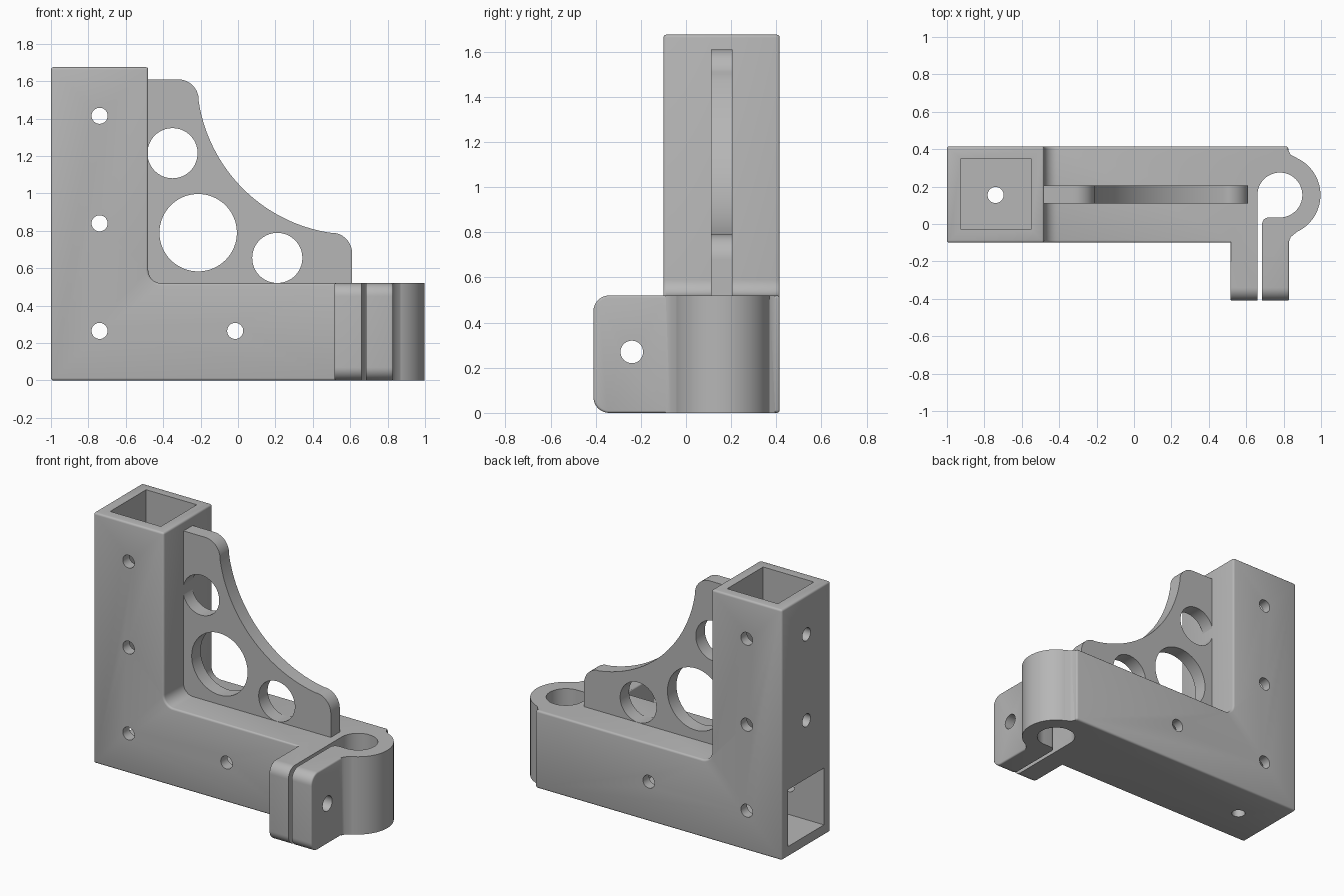
import bpy, bmesh
from math import cos, sin, radians

cube = bpy.data.objects.get("Cube")
if cube:
    bpy.data.objects.remove(cube, do_unlink=True)

grey = bpy.data.materials.new("plain grey")
grey.use_nodes = True
colour = (0.47, 0.47, 0.47, 1)
grey.diffuse_color = colour
grey.node_tree.nodes["Principled BSDF"].inputs["Base Color"].default_value = colour


def arc(cx, cy, r, start, end, n=10):
    angles = [radians(start + (end - start) * i / n) for i in range(n + 1)]
    return [(cx + r * cos(a), cy + r * sin(a)) for a in angles]


def circle(cx, cy, r, n=48):
    return arc(cx, cy, r, 0, 360, n)[:-1]


def prism(name, points, axis, lo, hi, bevel=0):
    """Extrude a flat outline along the given axis, rounding sharp edges."""
    place = {"x": lambda u, v, t: (t, u, v),
             "y": lambda u, v, t: (u, t, v),
             "z": lambda u, v, t: (u, v, t)}[axis]
    bm = bmesh.new()
    face = bm.faces.new([bm.verts.new(place(u, v, lo)) for u, v in points])
    top = bmesh.ops.extrude_face_region(bm, geom=[face])["geom"]
    shift = place(0, 0, hi - lo)
    bmesh.ops.translate(bm, vec=shift, verts=[g for g in top if isinstance(g, bmesh.types.BMVert)])
    bmesh.ops.recalc_face_normals(bm, faces=bm.faces)
    if bevel:
        sharp = [e for e in bm.edges if e.calc_face_angle(0) > radians(40)]
        bmesh.ops.bevel(bm, geom=sharp, offset=bevel, segments=3, profile=0.5, affect="EDGES")
    mesh = bpy.data.meshes.new(name)
    bm.to_mesh(mesh)
    bm.free()
    mesh.materials.append(grey)
    obj = bpy.data.objects.new(name, mesh)
    bpy.context.collection.objects.link(obj)
    return obj


def combine(target, other, operation):
    """Apply a boolean and remove the helper."""
    mod = target.modifiers.new("boolean", "BOOLEAN")
    mod.operation, mod.solver, mod.object = operation, "EXACT", other
    bpy.context.view_layer.objects.active = target
    bpy.ops.object.modifier_apply(modifier=mod.name)
    bpy.data.objects.remove(other, do_unlink=True)


FRONT, BACK, HIGH, TOP = -0.1, 0.415, 0.52, 1.675
RING = (0.78, 0.155)

# L-shaped post and base with a filleted inner corner
outline = [(-1, 0), (0.825, 0), (0.825, HIGH)]
outline += arc(-0.41, HIGH + 0.07, 0.07, 270, 180) + [(-0.48, TOP), (-1, TOP)]
bracket = prism("bracket_body", outline, "y", FRONT, BACK, 0.013)

# Clamp: lugs with rounded front corners, ring, and blends into the ring
lug = (arc(-0.34, 0.07, 0.07, 270, 180) + arc(-0.34, HIGH - 0.07, 0.07, 180, 90)
       + [(0.1, HIGH), (0.1, 0)])
combine(bracket, prism("lugs", lug, "x", 0.515, 0.83, 0.01), "UNION")
combine(bracket, prism("ring", circle(*RING, 0.217, 72), "z", 0, HIGH), "UNION")
front_blend = [(0.78, -0.09), (0.83, -0.09), (0.838, -0.07), (0.87, -0.043), (0.78, 0)]
back_blend = [(0.78, 0.32), (0.87, 0.353), (0.838, 0.37), (0.825, 0.395), (0.78, 0.395)]
for points in (front_blend, back_blend):
    combine(bracket, prism("blend", points, "z", 0, HIGH), "UNION")

# Clamp bore with its slot
bore = [(0.66, -0.6), (0.685, -0.6)] + arc(0.72, 0, 0.035, 180, 90, 6)
bore += arc(*RING, 0.12, -90, 180, 36)
combine(bracket, prism("bore", bore, "z", -0.2, 1), "DIFFERENCE")

# Square tube sockets, open at the top and at the right end
socket = [(-1.2, 0.07), (0.25, 0.07), (0.25, 0.45), (-0.55, 0.45),
          (-0.55, 1.9), (-0.925, 1.9), (-0.925, 0.45), (-1.2, 0.45)]
combine(bracket, prism("sockets", socket, "y", -0.03, 0.35), "DIFFERENCE")

# Screw holes: front to back, side wall, floor, and lugs
holes = [("y", x, z, -0.3, 0.6) for x, z in
         ((-0.74, 1.415), (-0.74, 0.84), (-0.74, 0.265), (-0.015, 0.265))]
holes += [("x", 0.155, z, -1.2, -0.8) for z in (1.415, 0.84)]
holes += [("z", -0.74, 0.155, -0.2, 0.2)]
for axis, u, v, lo, hi in holes:
    combine(bracket, prism("screw_hole", circle(u, v, 0.043, 32), axis, lo, hi), "DIFFERENCE")
combine(bracket, prism("lug_hole", circle(-0.24, 0.27, 0.05, 32), "x", 0.4, 0.95), "DIFFERENCE")

# Curved gusset with three lightening holes
web = [(-0.5, 0.5), (-0.5, 1.61)] + arc(-0.32, 1.5, 0.11, 90, 5, 10)
web += arc(0.62, 1.62, 0.84, 188.2, 261.8, 36) + arc(0.5, 0.68, 0.11, 85, 0, 10) + [(0.61, 0.5)]
gusset = prism("gusset", web, "y", 0.11, 0.205)
for x, z, r in ((-0.35, 1.215, 0.134), (-0.213, 0.79, 0.207), (0.21, 0.655, 0.134)):
    combine(gusset, prism("lightening_hole", circle(x, z, r, 64), "y", 0, 0.3), "DIFFERENCE")

# Smooth shading with crisp edges
for obj in (bracket, gusset):
    bpy.ops.object.select_all(action="DESELECT")
    obj.select_set(True)
    bpy.context.view_layer.objects.active = obj
    bpy.ops.object.shade_smooth_by_angle(angle=radians(32))
